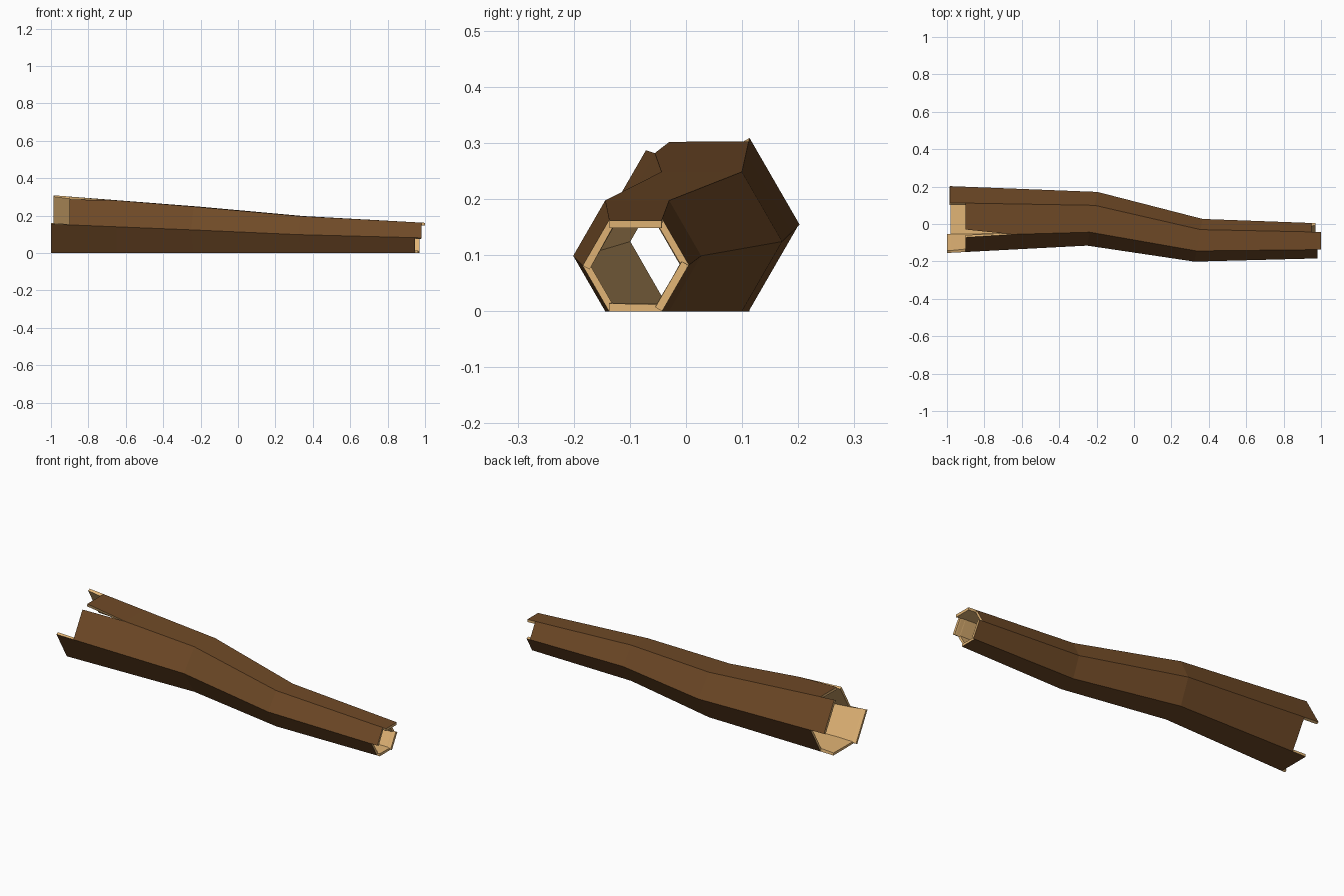
import bpy, bmesh, math
from mathutils import Vector

if "Cube" in bpy.data.objects:
    bpy.data.objects.remove(bpy.data.objects["Cube"])


def material(name, rgb):
    m = bpy.data.materials.new(name)
    m.diffuse_color = (*rgb, 1)
    m.use_nodes = True
    m.node_tree.nodes["Principled BSDF"].inputs["Base Color"].default_value = m.diffuse_color
    return m


bark = material("bark", (0.16, 0.068, 0.02))
wood = material("bare_wood", (0.76, 0.46, 0.18))


def ring(xc, yc, r, tilt=0.0):
    """Six corners of a flat-topped hexagon resting on z = 0."""
    h = r * math.sin(math.pi / 3)
    pts = []
    for i in range(6):
        a = i * math.pi / 3
        dy = r * math.cos(a)
        pts.append(Vector((xc + tilt * dy, yc + dy, h + r * math.sin(a))))
    return pts


# Four guide rings: wide end, two bends, narrow end
left, bend1 = ring(-1, 0.024, 0.179), ring(-0.223, 0.028, 0.1435, 0.19)
bend2, right = ring(0.345, -0.087, 0.114, 0.19), ring(1, -0.09, 0.0935)


def at_x(a, b, x):
    return [p.lerp(q, (x - p.x) / (q.x - p.x)) for p, q in zip(a, b)]


# Panels: 0 upper back, 1 top, 2 upper front, 3 lower front, 4 bottom, 5 lower back
reach = [(-0.985, 0.95), (-0.9, 1.0), (-0.9, 0.98),
         (-1.0, 0.945), (-0.98, 0.962), (-0.9, 0.97)]
CRACK = -0.65
xs_left = sorted({r[0] for r in reach} | {CRACK})
xs_right = sorted({r[1] for r in reach})
stations = ([(x, at_x(left, bend1, x)) for x in xs_left]
            + [(-0.22, bend1), (0.34, bend2)]
            + [(x, at_x(bend2, right, x)) for x in xs_right])

bm = bmesh.new()
verts = {}


def corner(panel, c, k):
    x, pts = stations[k]
    key, co = (c, k), pts[c]
    # the crack separates the top panel from the upper front panel
    if c == 2 and x == -0.9:
        key = (c, k, panel)
        co = pts[2].lerp(pts[1], 0.19) if panel == 1 else pts[2].lerp(pts[3], 0.1)
    if key not in verts:
        verts[key] = bm.verts.new(co)
    return verts[key]


# Outer bark, each panel stopping at its own ragged length
for p, (lo, hi) in enumerate(reach):
    q = (p + 1) % 6
    for k in range(len(stations) - 1):
        if stations[k][0] >= lo and stations[k + 1][0] <= hi:
            bm.faces.new([corner(p, p, k), corner(p, q, k),
                          corner(p, q, k + 1), corner(p, p, k + 1)])
bmesh.ops.recalc_face_normals(bm, faces=bm.faces)
# make sure the bark faces outward
f = max(bm.faces, key=lambda f: f.calc_center_median().z)
if f.normal.z < 0:
    bmesh.ops.reverse_faces(bm, faces=bm.faces)

mesh = bpy.data.meshes.new("hollow_log")
bm.to_mesh(mesh)
bm.free()
log = bpy.data.objects.new("hollow_log", mesh)
bpy.context.collection.objects.link(log)
mesh.materials.append(bark)
mesh.materials.append(wood)

# Wall thickness with bare wood inside and on the rims
s = log.modifiers.new("wall", "SOLIDIFY")
s.thickness = 0.014
s.offset = -1
s.use_even_offset = True
s.material_offset = 1
s.material_offset_rim = 1
